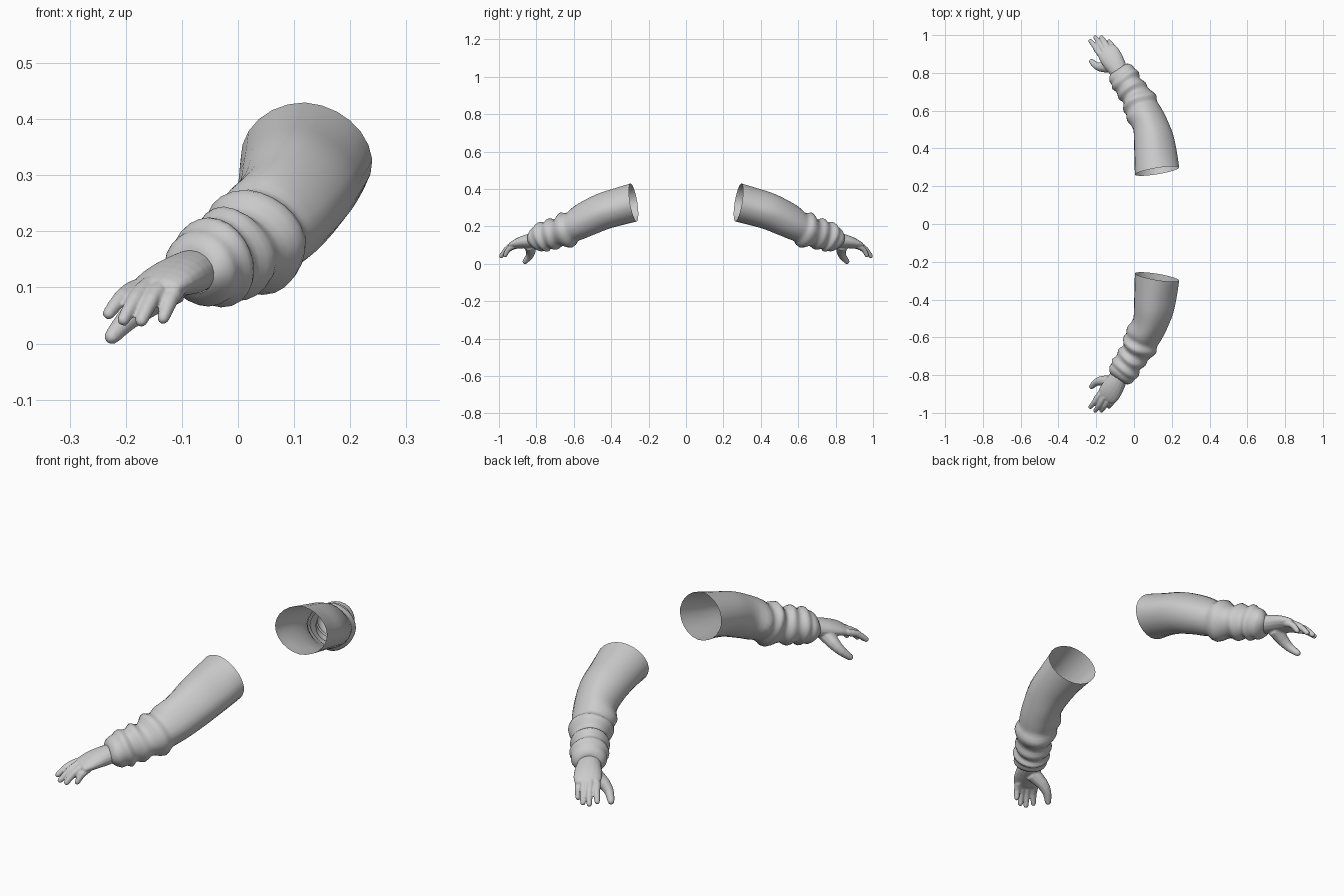
import bpy, bmesh, math
from mathutils import Vector

if "Cube" in bpy.data.objects:
    bpy.data.objects.remove(bpy.data.objects["Cube"])

grey = bpy.data.materials.new("plain grey")
grey.diffuse_color = (0.6, 0.6, 0.6, 1)
grey.use_nodes = True
grey.node_tree.nodes["Principled BSDF"].inputs["Base Color"].default_value = grey.diffuse_color


def smooth_stations(pts, steps):
    """Catmull-Rom interpolation through (x, y, z, half width, half height)."""
    out = []
    for i in range(len(pts) - 1):
        a, b = pts[max(i - 1, 0)], pts[i]
        c, d = pts[i + 1], pts[min(i + 2, len(pts) - 1)]
        for s in range(steps):
            t = s / steps
            out.append([0.5 * (2 * q + (r - p) * t + (2 * p - 5 * q + 4 * r - w) * t * t
                               + (3 * q - p - 3 * r + w) * t ** 3)
                        for p, q, r, w in zip(a, b, c, d)])
    return out + [list(pts[-1])]


def flatten(y):
    """How far the forearm is pressed in along one diagonal."""
    return max(0.02, 0.11 * min(1, (y - 0.24) / 0.12, (0.69 - y) / 0.08))


def loft(bm, pts, sides, steps=2, capped=True, wrinkle=0.0, span=2, start=None):
    """Skin elliptical rings along a path; a sleeve is also wrinkled and pressed in."""
    st = smooth_stations(pts, steps)
    rings = []
    for i, (x, y, z, w, h) in enumerate(st):
        lo, hi = st[max(i - span, 0)], st[min(i + span, len(st) - 1)]
        t = (Vector(hi[:3]) - Vector(lo[:3])).normalized()
        if start and i < 5:
            t = Vector(start).normalized().lerp(t, i / 5).normalized()
        side = t.cross(Vector((0, 0, 1))).normalized()
        up = side.cross(t)
        amt = wrinkle * min(max((y - 0.5) / 0.1, 0), 1)
        ring = []
        for k in range(sides):
            a = 2 * math.pi * k / sides
            f = 1 + amt * math.sin(3 * a + 40 * y)
            if wrinkle:
                f -= flatten(y) * max(0, math.sin(2 * a))
            shift = t * amt * 0.2 * math.sin(2 * a + 25 * y)
            ring.append(bm.verts.new(Vector((x, y, z)) + shift
                                     + side * w * f * math.cos(a) + up * h * f * math.sin(a)))
        rings.append(ring)
    for r0, r1 in zip(rings, rings[1:]):
        for k in range(sides):
            j = (k + 1) % sides
            bm.faces.new((r0[k], r0[j], r1[j], r1[k]))
    if capped:
        bm.faces.new(rings[0])
        bm.faces.new(rings[-1])


def finish(bm, name):
    bmesh.ops.recalc_face_normals(bm, faces=bm.faces)
    me = bpy.data.meshes.new(name)
    bm.to_mesh(me)
    bm.free()
    me.materials.append(grey)
    me.shade_smooth()
    ob = bpy.data.objects.new(name, me)
    bpy.context.collection.objects.link(ob)
    return ob


def mirror(ob):
    m = ob.modifiers.new("both arms", 'MIRROR')
    m.use_axis = (False, True, False)
    m.use_clip = False
    m.use_mirror_merge = False


# Sleeve: wide open end, tapering forearm, bunched folds, cuff drawn in at the wrist
sleeve = [
    (.122, .280, .328, .119, .103), (.114, .370, .303, .113, .100),
    (.104, .450, .278, .106, .098), (.084, .530, .241, .093, .094),
    (.055, .580, .214, .096, .089), (.043, .612, .196, .089, .083),
    (.029, .642, .182, .096, .100), (.008, .681, .166, .076, .072),
    (-.012, .709, .159, .083, .087), (-.031, .737, .152, .072, .072),
    (-.043, .760, .145, .083, .083), (-.055, .778, .139, .074, .071),
    (-.067, .793, .131, .074, .068), (-.078, .807, .126, .062, .054),
    (-.083, .816, .124, .048, .037),
]
bm = bmesh.new()
loft(bm, sleeve, 24, steps=3, capped=False, wrinkle=0.02, span=5, start=(-.17, 1, -.17))
mirror(finish(bm, "sleeve"))

# Hand: palm, four curled fingers and a thumb fused into one skin
bm = bmesh.new()
loft(bm, [(-.070, .790, .133, .046, .038), (-.087, .822, .126, .051, .039),
          (-.108, .858, .119, .057, .035), (-.130, .894, .109, .059, .028),
          (-.147, .920, .099, .053, .020), (-.152, .928, .095, .042, .012)], 16)


def digit(path, radii):
    pts = [(*p, r, r) for p, r in zip(path, radii)]
    a, b = Vector(path[-2]), Vector(path[-1])
    d, r = (b - a).normalized(), radii[-1]
    # rounded tip
    pts.append((*(b + d * r * .7), r * .7, r * .7))
    pts.append((*(b + d * r), r * .25, r * .25))
    loft(bm, pts, 10)


for base, tip in [((-.184, .903, .098), (-.230, .968, .054)),
                  ((-.161, .918, .103), (-.204, .988, .043)),
                  ((-.136, .926, .101), (-.172, .988, .041)),
                  ((-.110, .926, .093), (-.133, .967, .046))]:
    b, t = Vector(base), Vector(tip)
    knuckle = b.lerp(t, .5) + Vector((0, .004, .007))
    wrist_side = b.lerp(Vector((-.115, .875, .112)), .4)
    digit([wrist_side, b, knuckle, t], [.017, .016, .0145, .0115])

digit([(-.115, .836, .104), (-.166, .830, .069), (-.200, .838, .040), (-.224, .860, .013)],
      [.035, .027, .020, .0145])

hand = finish(bm, "hand")
r = hand.modifiers.new("fuse", 'REMESH')
r.mode = 'VOXEL'
r.voxel_size = 0.004
r.use_smooth_shade = True
s = hand.modifiers.new("soften", 'SMOOTH')
s.factor = 0.5
s.iterations = 3
mirror(hand)
